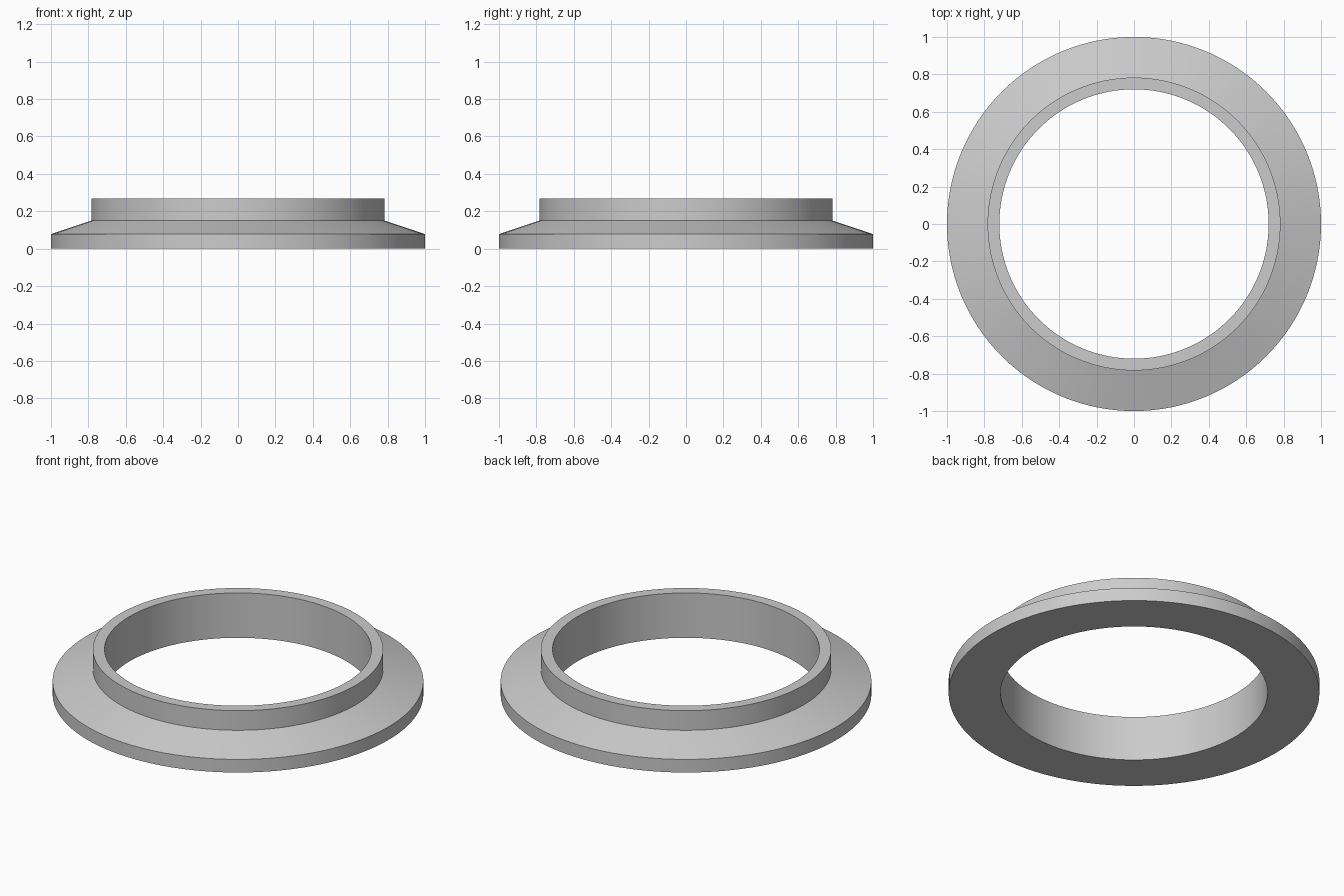
import bpy
import bmesh
from math import cos, sin, tau, radians

cube = bpy.data.objects.get("Cube")
if cube:
    bpy.data.objects.remove(cube, do_unlink=True)

SEGMENTS = 128


def make_material(name, color):
    mat = bpy.data.materials.new(name)
    mat.use_nodes = True
    mat.diffuse_color = color
    mat.node_tree.nodes["Principled BSDF"].inputs["Base Color"].default_value = color
    return mat


def lathe(name, profile, mat):
    """Revolve a closed (radius, height) profile around the z axis."""
    bm = bmesh.new()
    rings = [[bm.verts.new((r * cos(tau * i / SEGMENTS), r * sin(tau * i / SEGMENTS), z))
              for i in range(SEGMENTS)] for r, z in profile]
    for k, lower in enumerate(rings):
        upper = rings[(k + 1) % len(rings)]
        for i in range(SEGMENTS):
            j = (i + 1) % SEGMENTS
            bm.faces.new((lower[i], lower[j], upper[j], upper[i]))
    bmesh.ops.recalc_face_normals(bm, faces=bm.faces)
    mesh = bpy.data.meshes.new(name)
    bm.to_mesh(mesh)
    bm.free()
    mesh.materials.append(mat)
    obj = bpy.data.objects.new(name, mesh)
    bpy.context.collection.objects.link(obj)
    bpy.ops.object.select_all(action="DESELECT")
    obj.select_set(True)
    bpy.context.view_layer.objects.active = obj
    bpy.ops.object.shade_smooth_by_angle(angle=radians(15))
    return obj


# Flanged ring: flat base, short rim, sloped shoulder, thin upright collar
BORE, COLLAR, RIM = 0.72, 0.783, 1.0
grey = make_material("light grey metal", (0.6, 0.6, 0.6, 1))
lathe("flanged_ring", [
    (BORE, 0), (RIM, 0), (RIM, 0.078),
    (COLLAR, 0.15), (COLLAR, 0.267), (BORE, 0.267),
], grey)
